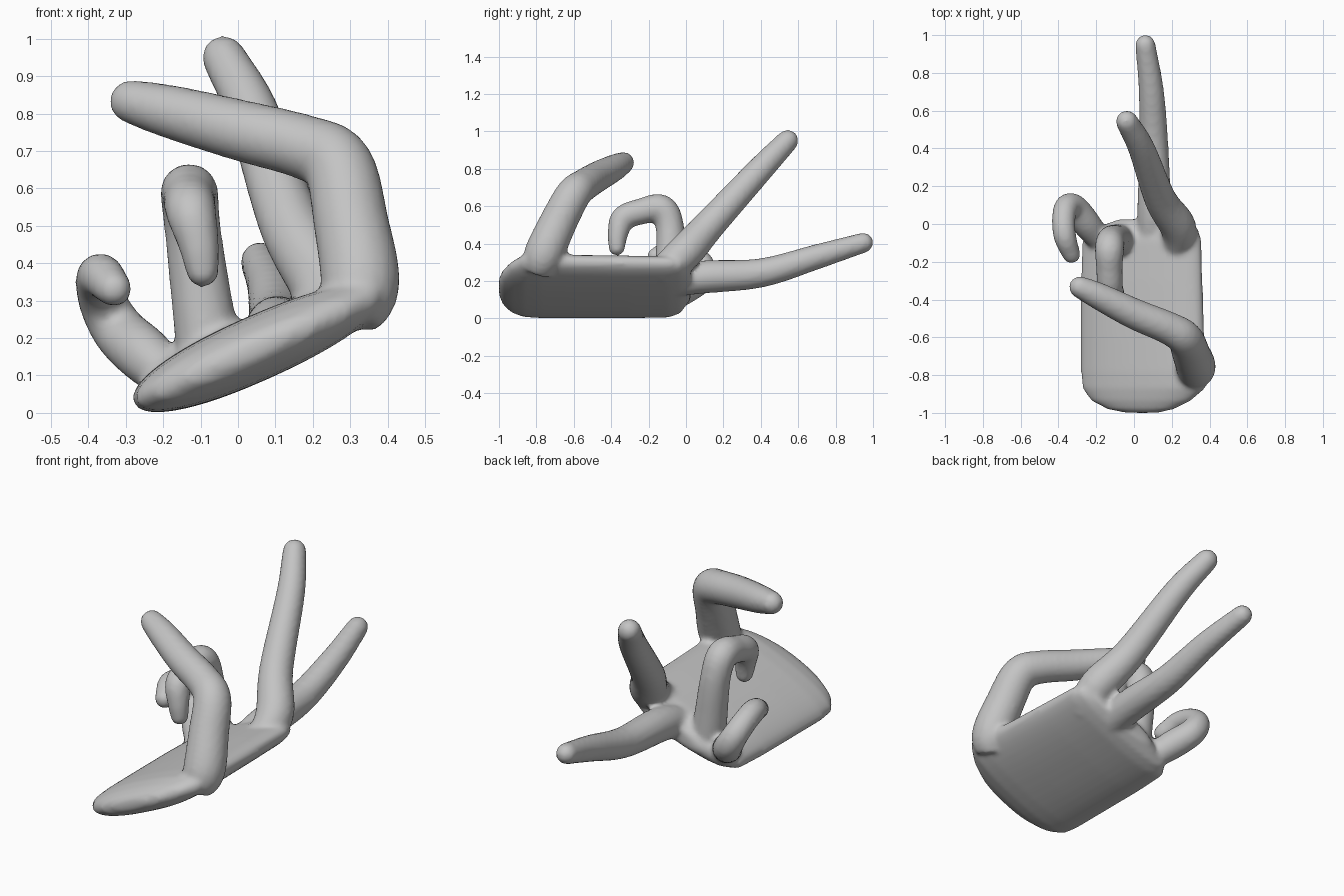
import bpy, bmesh, math
from mathutils import Vector

if "Cube" in bpy.data.objects:
    bpy.data.objects.remove(bpy.data.objects["Cube"])

skin = bpy.data.materials.new("plain_grey")
skin.diffuse_color = (0.55, 0.55, 0.55, 1)
skin.use_nodes = True
skin.node_tree.nodes["Principled BSDF"].inputs["Base Color"].default_value = skin.diffuse_color

bm = bmesh.new()


def loft(rings):
    """Join closed rings of points into a capped solid."""
    loops = [[bm.verts.new(p) for p in ring] for ring in rings]
    faces = [bm.faces.new(loops[0][::-1]), bm.faces.new(loops[-1])]
    n = len(loops[0])
    for a, b in zip(loops, loops[1:]):
        for i in range(n):
            j = (i + 1) % n
            faces.append(bm.faces.new((a[i], a[j], b[j], b[i])))
    bmesh.ops.recalc_face_normals(bm, faces=faces)


def spline(points, steps=5):
    """Smooth a list of (x, y, z, radius) points."""
    pts = [Vector(p) for p in points]
    pts = [pts[0] * 2 - pts[1]] + pts + [pts[-1] * 2 - pts[-2]]
    out = []
    for a, b, c, d in zip(pts, pts[1:], pts[2:], pts[3:]):
        for k in range(steps):
            t = k / steps
            out.append(0.5 * (2 * b + (c - a) * t + (2 * a - 5 * b + 4 * c - d) * t * t
                              + (3 * b - a - 3 * c + d) * t ** 3))
    return out + [pts[-2]]


def finger(points, sides=18):
    """Sweep a round section along a path and round off its tip."""
    path = spline(points)
    centres = [p.to_3d() for p in path]
    radii = [p[3] + 0.002 for p in path]
    end = (centres[-1] - centres[-2]).normalized()
    tip, r = centres[-1].copy(), radii[-1]
    for deg in (25, 50, 70, 84):
        a = math.radians(deg)
        centres.append(tip + end * r * math.sin(a))
        radii.append(r * math.cos(a))
    rings, normal, last = [], None, None
    for i, c in enumerate(centres):
        t = (centres[min(i + 1, len(centres) - 1)] - centres[max(i - 1, 0)]).normalized()
        if normal is None:
            normal = t.orthogonal().normalized()
        else:
            normal = last.rotation_difference(t) @ normal
        last = t
        side = t.cross(normal)
        rings.append([c + radii[i] * (normal * math.cos(2 * math.pi * k / sides)
                                      + side * math.sin(2 * math.pi * k / sides))
                      for k in range(sides)])
    loft(rings)


# Palm: tilted lens sections (y, left x, right x, half thickness)
tilt = math.radians(24)
along = Vector((math.cos(tilt), 0, math.sin(tilt)))
across = Vector((-math.sin(tilt), 0, math.cos(tilt)))
palm = []
for y, xl, xr, t in [(-1.0, -0.04, 0.13, 0.02), (-0.98, -0.14, 0.21, 0.045),
                     (-0.935, -0.225, 0.30, 0.065), (-0.87, -0.27, 0.375, 0.08),
                     (-0.78, -0.278, 0.385, 0.086), (-0.6, -0.278, 0.37, 0.087),
                     (-0.3, -0.278, 0.36, 0.087), (-0.09, -0.272, 0.355, 0.083),
                     (-0.03, -0.23, 0.34, 0.072), (0.025, -0.08, 0.27, 0.045)]:
    mid = (xl + xr) / 2
    centre = Vector((mid, y, 0.151 + 0.43 * mid))
    half = (xr - xl) / 2 / math.cos(tilt)
    ring = []
    for k in range(40):
        a = 2 * math.pi * k / 40
        c, s = math.cos(a), math.sin(a)
        ring.append(centre + along * half * math.copysign(abs(c) ** 0.9, c)
                    + across * t * math.copysign(abs(s) ** 0.9, s))
    palm.append(ring)
loft(palm)

# Thumb, bent inwards over the palm
finger([(0.295, -0.79, 0.26, 0.085), (0.327, -0.76, 0.345, 0.104), (0.302, -0.685, 0.51, 0.099),
        (0.268, -0.605, 0.66, 0.093), (0.18, -0.55, 0.71, 0.085),
        (0.0, -0.475, 0.757, 0.08), (-0.18, -0.385, 0.805, 0.07),
        (-0.285, -0.335, 0.832, 0.057)])
# Index finger, raised
finger([(0.23, -0.15, 0.24, 0.07), (0.235, -0.02, 0.34, 0.094), (0.14, 0.13, 0.505, 0.083),
        (0.04, 0.40, 0.80, 0.069), (-0.038, 0.543, 0.95, 0.057)])
# Middle finger, pointing back
finger([(0.09, -0.12, 0.18, 0.07), (0.105, 0.08, 0.22, 0.086), (0.105, 0.40, 0.243, 0.076),
        (0.092, 0.70, 0.33, 0.065), (0.06, 0.948, 0.405, 0.052)])
# Ring finger, hooked forwards
finger([(-0.07, -0.09, 0.12, 0.09), (-0.09, -0.085, 0.25, 0.082), (-0.12, -0.085, 0.48, 0.074),
        (-0.13, -0.13, 0.585, 0.076), (-0.13, -0.24, 0.572, 0.068),
        (-0.125, -0.335, 0.535, 0.066), (-0.105, -0.365, 0.45, 0.053),
        (-0.095, -0.37, 0.38, 0.043)])
# Little finger, curled at the outer edge
finger([(-0.18, -0.09, 0.09, 0.06), (-0.25, 0.0, 0.155, 0.074), (-0.315, 0.085, 0.215, 0.07),
        (-0.357, 0.088, 0.285, 0.064), (-0.373, 0.02, 0.345, 0.06),
        (-0.365, -0.07, 0.366, 0.058), (-0.332, -0.16, 0.332, 0.047)])

mesh = bpy.data.meshes.new("hand")
bm.to_mesh(mesh)
bm.free()
mesh.materials.append(skin)
hand = bpy.data.objects.new("hand", mesh)
bpy.context.collection.objects.link(hand)

# Fuse the palm and fingers into one smooth skin
fuse = hand.modifiers.new("fuse", 'REMESH')
fuse.mode = 'VOXEL'
fuse.voxel_size = 0.014
fuse.use_smooth_shade = True
soften = hand.modifiers.new("soften", 'SMOOTH')
soften.factor = 0.5
soften.iterations = 5
